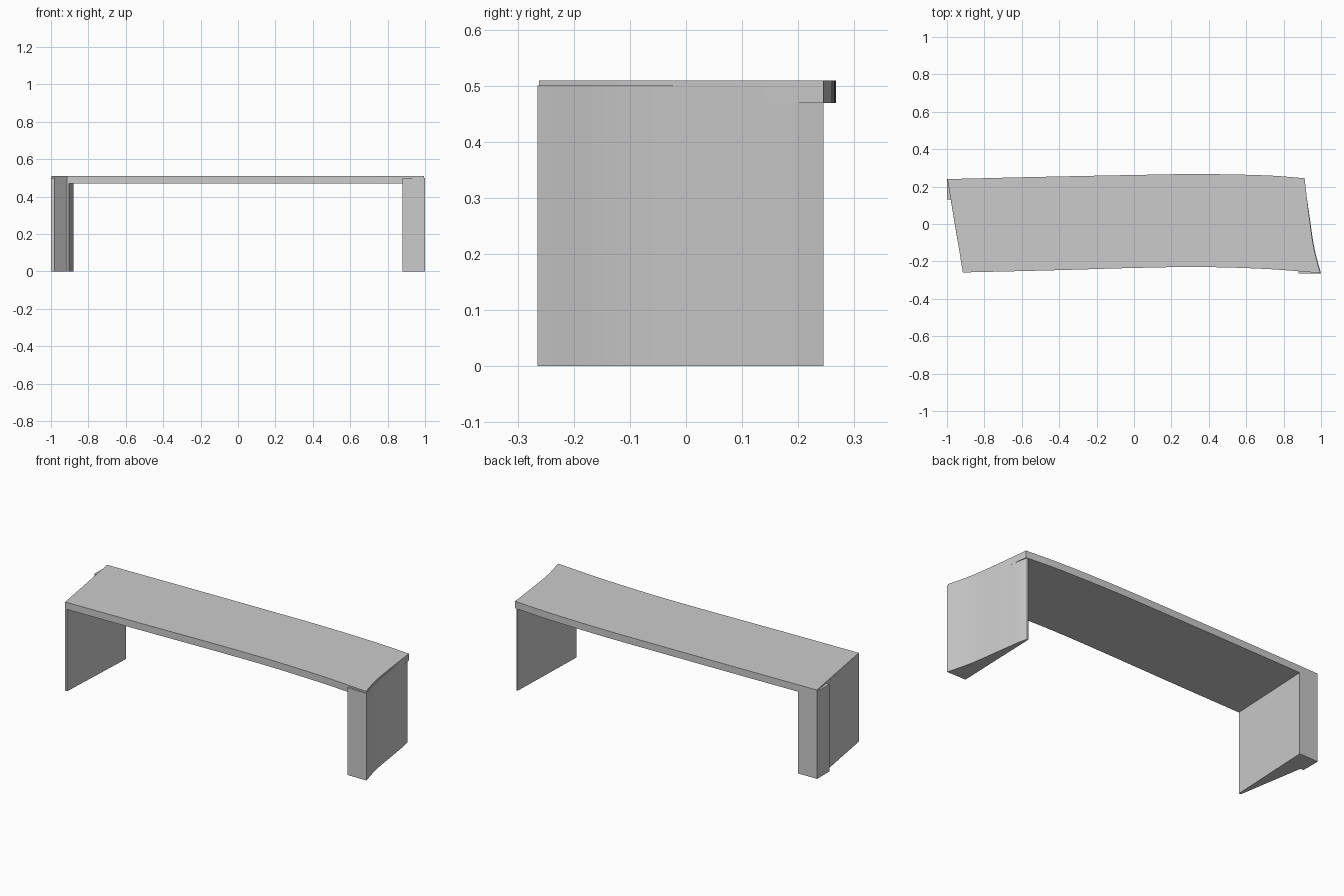
import bpy, bmesh
from mathutils import Vector

if "Cube" in bpy.data.objects:
    bpy.data.objects.remove(bpy.data.objects["Cube"])


def smooth_path(points, steps=6):
    """Sample a Catmull-Rom curve through a few plan points."""
    p = [Vector(q) for q in points]
    p = [2 * p[0] - p[1]] + p + [2 * p[-1] - p[-2]]
    out = []
    for a, b, c, d in zip(p, p[1:], p[2:], p[3:]):
        for i in range(steps):
            t = i / steps
            out.append(0.5 * (2 * b + (c - a) * t + (2 * a - 5 * b + 4 * c - d) * t * t
                              + (3 * b - a - 3 * c + d) * t ** 3))
    return out + [p[-2]]


def extrude_outline(name, outline, z0, z1):
    """Extrude a plan outline between two heights."""
    bm = bmesh.new()
    face = bm.faces.new([bm.verts.new((q[0], q[1], z0)) for q in outline])
    ext = bmesh.ops.extrude_face_region(bm, geom=[face])
    top = [v for v in ext["geom"] if isinstance(v, bmesh.types.BMVert)]
    bmesh.ops.translate(bm, verts=top, vec=(0, 0, z1 - z0))
    bmesh.ops.recalc_face_normals(bm, faces=bm.faces)
    mesh = bpy.data.meshes.new(name)
    bm.to_mesh(mesh)
    bm.free()
    obj = bpy.data.objects.new(name, mesh)
    bpy.context.collection.objects.link(obj)
    return obj


# Seat slab: gently bowed long edges, curved right end, straight left end
front = smooth_path([(-0.915, -0.259), (-0.45, -0.248), (0, -0.235), (0.35, -0.23),
                     (0.7, -0.24), (0.995, -0.262)])
right = smooth_path([(0.995, -0.262), (0.96, -0.12), (0.934, 0.06), (0.912, 0.245)])
back = smooth_path([(0.912, 0.245), (0.7, 0.26), (0.35, 0.267), (0, 0.262),
                    (-0.5, 0.252), (-0.998, 0.24)])
extrude_outline("seat_slab", front + right[1:] + back[1:], 0.469, 0.509)

# Right leg: follows the curved end, tapering to the back with a bevelled corner
outer = smooth_path([(1.0, -0.265), (0.963, -0.12), (0.936, 0.06), (0.916, 0.195)])
extrude_outline("right_leg", outer + [(0.904, 0.245), (0.896, 0.245), (0.88, -0.265)], 0, 0.5)

# Left leg: thin at the front, wide at the back with a stepped outer corner
extrude_outline("left_leg", [(-0.915, -0.258), (-0.903, -0.258), (-0.88, 0.243),
                             (-1.0, 0.24), (-1.0, 0.13), (-0.98, 0.13)], 0, 0.5)
